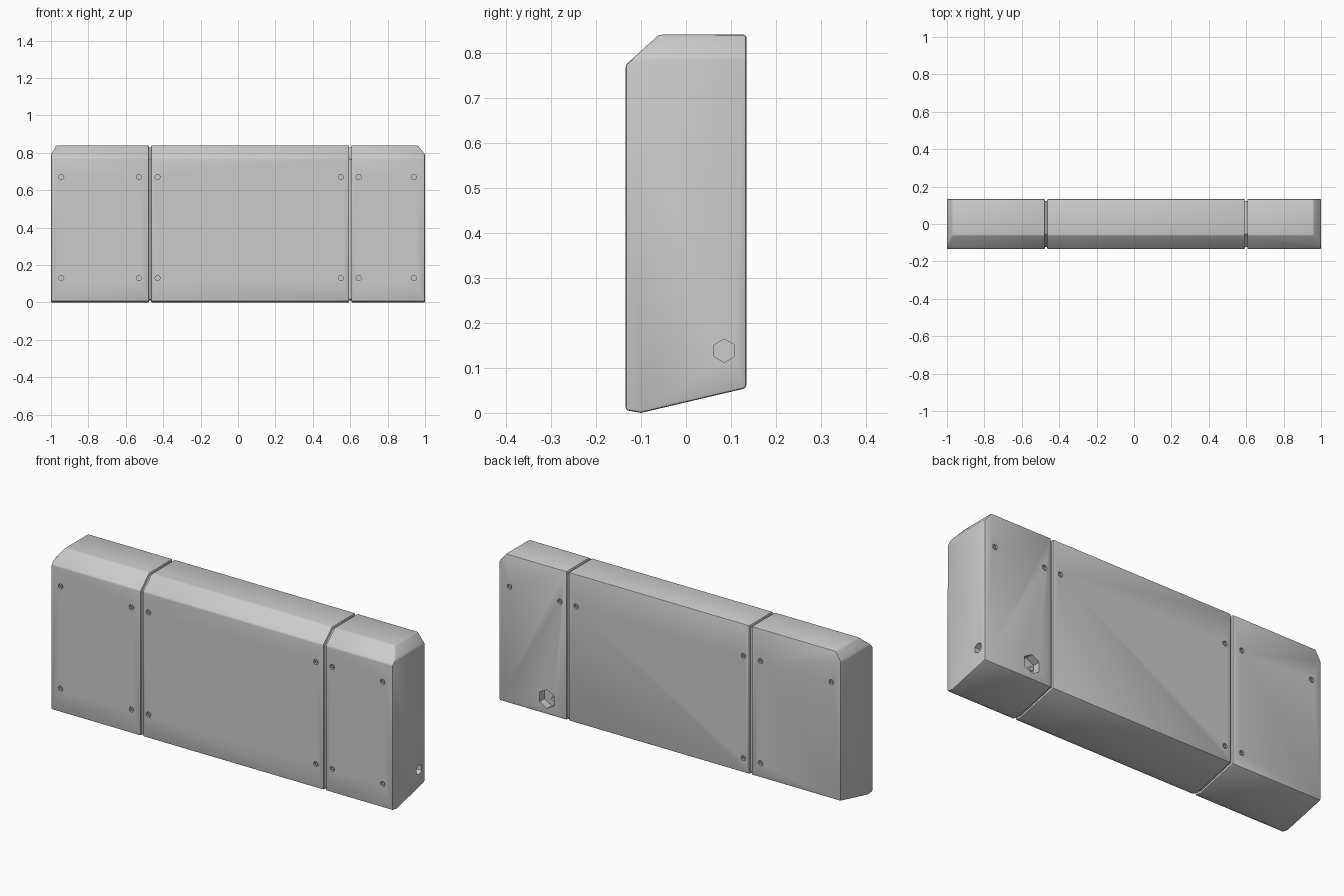
import bpy, bmesh, math
from mathutils import Matrix, Vector

if "Cube" in bpy.data.objects:
    bpy.data.objects.remove(bpy.data.objects["Cube"])

# side profile (y, z): sloped underside, chamfered front top
PROFILE = [(-0.134, 0.006), (-0.1, 0.0), (0.134, 0.055),
           (0.134, 0.84), (-0.06, 0.84), (-0.134, 0.773)]


def add_object(name, bm):
    bmesh.ops.recalc_face_normals(bm, faces=bm.faces)
    mesh = bpy.data.meshes.new(name)
    bm.to_mesh(mesh)
    bm.free()
    ob = bpy.data.objects.new(name, mesh)
    bpy.context.collection.objects.link(ob)
    return ob


def prism(x0, x1, profile):
    bm = bmesh.new()
    face = bm.faces.new([bm.verts.new((x0, y, z)) for y, z in profile])
    ext = bmesh.ops.extrude_face_region(bm, geom=[face])
    verts = [v for v in ext["geom"] if isinstance(v, bmesh.types.BMVert)]
    bmesh.ops.translate(bm, verts=verts, vec=(x1 - x0, 0, 0))
    return bm


def cut_corner(bm, point, normal):
    cut = bmesh.ops.bisect_plane(bm, geom=bm.verts[:] + bm.edges[:] + bm.faces[:],
                                 plane_co=point, plane_no=normal, clear_outer=True)
    edges = [e for e in cut["geom_cut"] if isinstance(e, bmesh.types.BMEdge)]
    bmesh.ops.edgeloop_fill(bm, edges=edges)


def cylinder(bm, centre, axis, radius, depth, sides):
    rot = Vector(axis).to_track_quat('Z', 'Y').to_matrix().to_4x4()
    bmesh.ops.create_cone(bm, cap_ends=True, segments=sides, radius1=radius,
                          radius2=radius, depth=depth,
                          matrix=Matrix.Translation(centre) @ rot)


def activate(ob):
    bpy.ops.object.select_all(action='DESELECT')
    ob.select_set(True)
    bpy.context.view_layer.objects.active = ob


# cutters: screw holes on front and back, two hexagonal sockets on the right
BOLT_X = [-0.945, -0.53, -0.43, 0.55, 0.645, 0.94]
holes = [(x, -0.134, z) for x in BOLT_X for z in (0.13, 0.67)]
holes += [(x, 0.134, 0.67) for x in BOLT_X]
holes += [(x, 0.134, 0.13) for x in (-0.53, -0.43)]
bm = bmesh.new()
for h in holes:
    cylinder(bm, h, (0, 1, 0), 0.014, 0.022, 8)
cylinder(bm, (0.72, 0.134, 0.135), (0, 1, 0), 0.05, 0.08, 6)
cylinder(bm, (1.0, 0.085, 0.138), (1, 0, 0), 0.026, 0.08, 6)
cutter = add_object("hole_cutter", bm)
cutter.hide_render = True

# three casing panels separated by thin grooves
PANELS = [("left_panel", -1.0, -0.476), ("middle_panel", -0.464, 0.594),
          ("right_panel", 0.606, 1.0)]
for name, x0, x1 in PANELS:
    bm = prism(x0, x1, PROFILE)
    if x0 == -1.0:
        cut_corner(bm, (-0.97, 0, 0.84), (-0.05, 0, 0.03))
        cut_corner(bm, (-1.0, 0, 0.79), (-0.05, 0, 0.03))
    if x1 == 1.0:
        cut_corner(bm, (0.96, 0, 0.84), (0.05, 0, 0.04))
    panel = add_object(name, bm)
    activate(panel)
    bev = panel.modifiers.new("edge_round", 'BEVEL')
    bev.width, bev.segments = 0.006, 2
    bev.limit_method, bev.angle_limit = 'ANGLE', math.radians(30)
    cut = panel.modifiers.new("holes", 'BOOLEAN')
    cut.object, cut.operation, cut.solver = cutter, 'DIFFERENCE', 'EXACT'
    for mod in ("edge_round", "holes"):
        bpy.ops.object.modifier_apply(modifier=mod)
    bpy.ops.object.shade_smooth_by_angle(angle=math.radians(35))
bpy.data.objects.remove(cutter)

# recessed strips closing the grooves
inset = [(y * 0.91, 0.42 + (z - 0.42) * 0.972) for y, z in PROFILE]
for name, x in (("left_groove", -0.47), ("right_groove", 0.6)):
    add_object(name, prism(x - 0.007, x + 0.007, inset))

# screw heads sunk in their holes, and one inside the rear socket
bm = bmesh.new()
for x, y, z in holes:
    cylinder(bm, (x, y - math.copysign(0.009, y), z), (0, 1, 0), 0.007, 0.012, 6)
cylinder(bm, (0.7, 0.098, 0.13), (0, 1, 0), 0.012, 0.02, 6)
add_object("screw_heads", bm)
